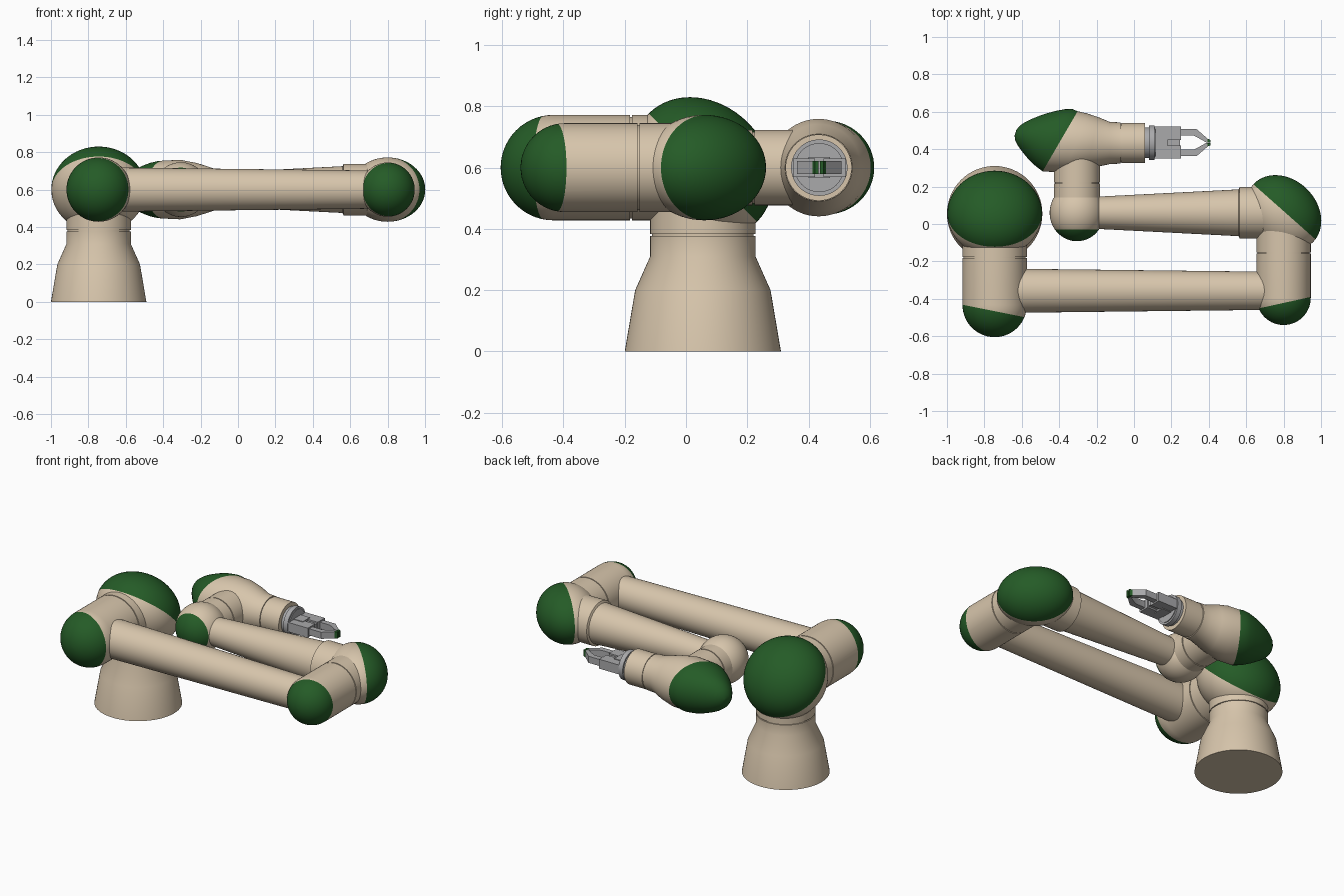
import bpy, bmesh, math
from mathutils import Vector as V, Matrix

if "Cube" in bpy.data.objects:
    bpy.data.objects.remove(bpy.data.objects["Cube"])

N = 64
Z = 0.6                                    # height of the folded arm
X, Y, UP = V((1, 0, 0)), V((0, 1, 0)), V((0, 0, 1))


def material(name, col):
    m = bpy.data.materials.new(name)
    m.diffuse_color = (*col, 1)
    m.use_nodes = True
    m.node_tree.nodes["Principled BSDF"].inputs["Base Color"].default_value = m.diffuse_color
    return m


TAN = material("tan_shell", (0.68, 0.56, 0.41))
GREEN = material("dark_green_cap", (0.018, 0.105, 0.02))
GREY = material("grey_metal", (0.40, 0.40, 0.41))


def finish(name, bm, mats, cut=None):
    """Make the object; cut = (point, normal) paints the normal side with the second material."""
    if cut:
        co, no = V(cut[0]), V(cut[1]).normalized()
        bmesh.ops.bisect_plane(bm, geom=bm.verts[:] + bm.edges[:] + bm.faces[:],
                               plane_co=co, plane_no=no, dist=1e-5)
        for f in bm.faces:
            f.material_index = int((f.calc_center_median() - co).dot(no) > 0)
    bmesh.ops.recalc_face_normals(bm, faces=bm.faces[:])
    me = bpy.data.meshes.new(name)
    bm.to_mesh(me)
    bm.free()
    for m in mats:
        me.materials.append(m)
    ob = bpy.data.objects.new(name, me)
    bpy.context.collection.objects.link(ob)
    bpy.ops.object.select_all(action='DESELECT')
    ob.select_set(True)
    bpy.context.view_layer.objects.active = ob
    bpy.ops.object.shade_smooth_by_angle(angle=math.radians(32))
    return ob


def loft(name, rings, mats, cut=None):
    """Skin a list of elliptical rings (centre, half axis u, half axis v)."""
    bm = bmesh.new()
    rows = []
    for c, u, v in rings:
        rows.append([bm.verts.new(c + u * math.cos(2 * math.pi * i / N) + v * math.sin(2 * math.pi * i / N))
                     for i in range(N)])
    for a, b in zip(rows, rows[1:]):
        for i in range(N):
            j = (i + 1) % N
            bm.faces.new((a[i], a[j], b[j], b[i]))
    bm.faces.new(rows[0])
    bm.faces.new(rows[-1])
    return finish(name, bm, mats, cut)


def turned(name, profile, origin, axis, mats=(TAN,), cut=None):
    """Lathe a (radius, distance) profile along an axis."""
    u = Y if abs(axis.x) > 0.5 else X
    w = axis.cross(u)
    return loft(name, [(V(origin) + axis * h, u * r, w * r) for r, h in profile], mats, cut)


def groove(r, h, d=0.006, w=0.003):
    return [(r, h - w), (r - d, h - w), (r - d, h + w), (r, h + w)]


def dome(r, h, steps=14):
    return [(max(r * math.cos(a), 0.001), h + r * math.sin(a))
            for a in (math.pi / 2 * i / steps for i in range(steps + 1))]


def ellipsoid(name, centre, n, t, s, size, cut):
    """Ball with half axes size along the directions n, t, s; coloured green beyond the cut."""
    rot = Matrix((n.normalized(), t.normalized(), s.normalized())).transposed().to_4x4()
    bm = bmesh.new()
    bmesh.ops.create_uvsphere(bm, u_segments=N, v_segments=32, radius=1,
                              matrix=Matrix.Translation(centre) @ rot @ Matrix.Diagonal((*size, 1)))
    return finish(name, bm, (TAN, GREEN), cut)


def plate(name, outline, half, mats, cut=None, z=Z):
    """Extrude an xy outline to +-half around the height z."""
    bm = bmesh.new()
    f = bm.faces.new([bm.verts.new((x, y, z - half)) for x, y in outline])
    ext = bmesh.ops.extrude_face_region(bm, geom=[f])["geom"]
    bmesh.ops.translate(bm, verts=[g for g in ext if isinstance(g, bmesh.types.BMVert)], vec=UP * 2 * half)
    return finish(name, bm, mats, cut)


def rect(x0, x1, y0, y1):
    return [(x0, y0), (x1, y0), (x1, y1), (x0, y1)]


# Base pedestal
turned("base", [(0.255, 0), (0.221, 0.2), (0.172, 0.31)] + groove(0.172, 0.38) + [(0.172, 0.6)],
       (-0.745, 0.055, 0), UP)

# Shoulder ball and its sideways link
sc = V((-0.745, 0.055, Z))
ellipsoid("shoulder", sc, V((0, 1, 1)), V((0, -1, 1)), X, (0.208, 0.25, 0.253), (sc, (0, 1, 1)))
turned("shoulder_link", [(0.172, 0)] + groove(0.172, 0.235) + dome(0.172, 0.488), sc, -Y,
       (TAN, GREEN), ((-0.745, -0.466, Z), (-0.2, -1, 0)))

# Upper arm
turned("upper_arm", [(0.119, 0), (0.101, 1.545)], (-0.745, -0.357, Z), X)

# Elbow ball and its sideways link
ec = V((0.8, 0.06, Z))
ellipsoid("elbow", ec, V((1, 1, 0)), V((-1, 1, 0)), UP, (0.178, 0.222, 0.172), (ec + V((0.01, 0, 0)), (0.93, 1.05, 0)))
turned("elbow_link", [(0.145, 0)] + groove(0.145, 0.215) + dome(0.145, 0.455), ec, -Y,
       (TAN, GREEN), ((0.8, -0.422, Z), (0.22, -1, 0)))

# Forearm with collar
turned("forearm", [(0.138, 0), (0.138, 0.235), (0.125, 0.241), (0.087, 0.98), (0.085, 1.08)], ec, -X)

# First wrist ball and neck
wc = V((-0.305, 0.06, Z))
ellipsoid("wrist_ball", wc, X, Y, UP, (0.146, 0.152, 0.146), (V((-0.305, -0.03, Z)), (0, -1, 0)))
turned("wrist_neck", [(0.123, 0)] + groove(0.123, 0.16) + [(0.123, 0.36)], wc, Y)

# Second wrist: tan body running into a straight sleeve
n, t = V((-0.865, 0.5, 0)), V((0.503, 0.865, 0))
hc = V((-0.395, 0.442, Z))


def sleeve(x, r):
    return (V((x, 0.433, Z)), Y * r, UP * r)


loft("wrist_body", [(hc, t * 0.186, UP * 0.155),
                    (V((-0.31, 0.433, Z)), V((0.06, 0.158, 0)), UP * 0.159),
                    (V((-0.22, 0.433, Z)), V((0.03, 0.138, 0)), UP * 0.142),
                    sleeve(-0.13, 0.113), sleeve(-0.073, 0.11), sleeve(-0.073, 0.104), sleeve(-0.067, 0.104),
                    sleeve(-0.067, 0.108), sleeve(0.06, 0.108)], (TAN,))

# Second wrist: blunt green nose, skewed to one side
loft("wrist_cap", [(hc + n * a + t * s, t * r, UP * q) for a, s, r, q in (
    (0, 0, 0.186, 0.155), (0.03, 0.0, 0.182, 0.153), (0.065, -0.008, 0.169, 0.145), (0.1, -0.018, 0.149, 0.132),
    (0.135, -0.029, 0.125, 0.116), (0.165, -0.04, 0.102, 0.1), (0.19, -0.05, 0.08, 0.082),
    (0.212, -0.058, 0.056, 0.058), (0.226, -0.062, 0.033, 0.034), (0.233, -0.063, 0.002, 0.002))], (GREEN,))

# Gripper mount and body
GY = 0.435
turned("gripper_mount", [(0.082, 0), (0.082, 0.025), (0.092, 0.025), (0.092, 0.055), (0.08, 0.055), (0.08, 0.06)],
       (0.055, GY, Z), X, (GREY,))
plate("gripper_core", rect(0.1, 0.245, GY - 0.075, GY + 0.075), 0.02, (GREY,))
plate("gripper_spine", rect(0.1, 0.18, GY - 0.035, GY + 0.035), 0.034, (GREY,))

# Mirrored slides and bent fingers with green tips
for side, s in (("left", 1), ("right", -1)):
    plate(side + "_slide", rect(0.11, 0.25, GY + s * 0.014, GY + s * 0.086), 0.03, (GREY,))
    finger = [(0.24, 0.038), (0.32, 0.038), (0.385, 0.002), (0.41, 0.002),
              (0.41, 0.014), (0.395, 0.02), (0.335, 0.072), (0.24, 0.072)]
    plate(side + "_finger", [(x, GY + s * y) for x, y in finger], 0.021, (GREY, GREEN),
          ((0.393, GY, Z), (1, 0, 0)))
